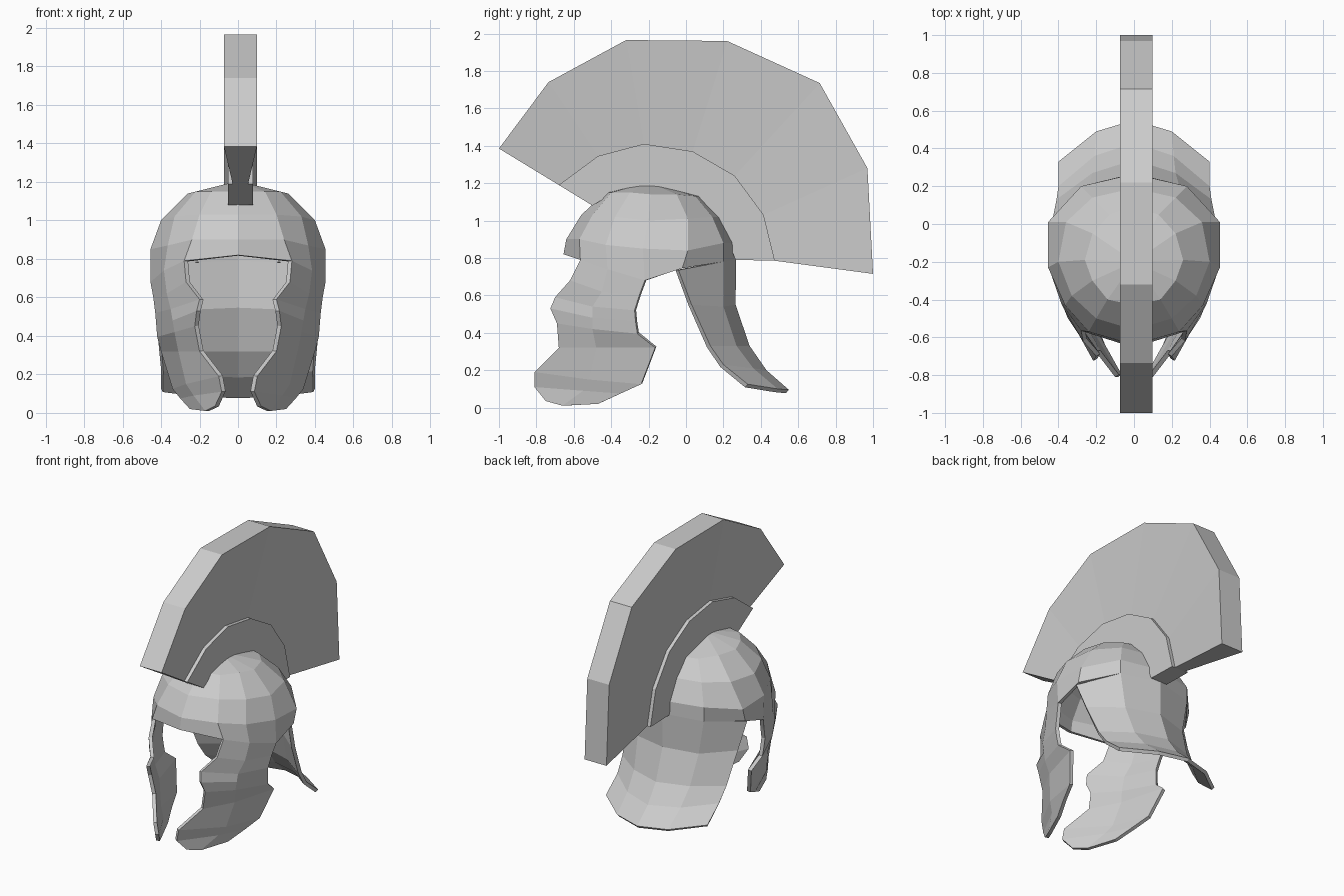
import bpy
import bmesh

cube = bpy.data.objects.get("Cube")
if cube:
    bpy.data.objects.remove(cube, do_unlink=True)

grey = bpy.data.materials.new("plain_grey")
grey.use_nodes = True
colour = (0.6, 0.6, 0.6, 1)
grey.diffuse_color = colour
grey.node_tree.nodes["Principled BSDF"].inputs["Base Color"].default_value = colour


def finish(name, bm):
    mesh = bpy.data.meshes.new(name)
    bm.to_mesh(mesh)
    bm.free()
    mesh.materials.append(grey)
    obj = bpy.data.objects.new(name, mesh)
    bpy.context.collection.objects.link(obj)
    return obj


def shell(name, rows):
    """Sheet through rows of points (top to bottom, front to back), mirrored and thickened inward."""
    bm = bmesh.new()
    grid = [[bm.verts.new(p) for p in row] for row in rows]
    for a, b in zip(grid, grid[1:]):
        for i in range(len(a) - 1):
            bm.faces.new((a[i], b[i], b[i + 1], a[i + 1]))
    bmesh.ops.remove_doubles(bm, verts=bm.verts, dist=0.001)
    obj = finish(name, bm)
    mirror = obj.modifiers.new("mirror", "MIRROR")
    mirror.use_clip = True
    thick = obj.modifiers.new("thickness", "SOLIDIFY")
    thick.thickness = 0.024
    thick.offset = -1
    return obj


def fan(name, outer, inner, outer_half, inner_half, centre=0.0125):
    """Curved slab between two (y, z) arcs, with its own width along each arc."""
    bm = bmesh.new()
    sections = []
    for (oy, oz), (iy, iz) in zip(outer, inner):
        sections.append([bm.verts.new(p) for p in (
            (centre - outer_half, oy, oz), (centre + outer_half, oy, oz),
            (centre + inner_half, iy, iz), (centre - inner_half, iy, iz))])
    for a, b in zip(sections, sections[1:]):
        for i in range(4):
            j = (i + 1) % 4
            bm.faces.new((a[i], a[j], b[j], b[i]))
    bm.faces.new(sections[0])
    bm.faces.new(sections[-1])
    bmesh.ops.recalc_face_normals(bm, faces=bm.faces)
    return finish(name, bm)


# Faceted bowl, from the crown down to the brim
crown = [(0, -.2, 1.205)] * 7
shell("helmet_dome", [
    crown,
    [(0, -.43, 1.15), (.14, -.4, 1.15), (.22, -.3, 1.15), (.26, -.19, 1.14),
     (.22, -.05, 1.14), (.13, .05, 1.13), (0, .09, 1.13)],
    [(0, -.56, 1.03), (.2, -.5, 1.03), (.33, -.38, 1.02), (.4, -.2, 1.0),
     (.36, .01, 1.01), (.22, .14, 1.02), (0, .19, 1.02)],
    [(0, -.64, .9), (.24, -.57, .9), (.365, -.43, .87), (.455, -.23, .85),
     (.455, .01, .84), (.28, .2, .88), (0, .265, .88)],
    [(0, -.655, .82), (.28, -.565, .79), (.385, -.42, .74), (.455, -.22, .68),
     (.453, -.02, .745), (.28, .2, .78), (0, .268, .79)],
])

# Pair of cheek guards with a scalloped front edge
shell("cheek_guards", [
    [(.28, -.565, .79), (.385, -.42, .74), (.455, -.22, .68)],
    [(.27, -.62, .68), (.37, -.45, .62), (.44, -.25, .6)],
    [(.2, -.7, .59), (.35, -.5, .54), (.43, -.275, .52)],
    [(.215, -.725, .53), (.34, -.5, .48), (.425, -.27, .46)],
    [(.225, -.69, .45), (.33, -.5, .42), (.42, -.26, .395)],
    [(.2, -.68, .32), (.31, -.48, .32), (.4, -.165, .32)],
    [(.1, -.81, .19), (.27, -.52, .15), (.34, -.24, .125)],
    [(.085, -.81, .11), (.23, -.55, .09), (.3, -.35, .075)],
    [(.12, -.75, .035), (.17, -.66, .01), (.25, -.47, .02)],
])

# Flared neck guard
shell("neck_guard", [
    [(.453, -.04, .735), (.28, .2, .78), (0, .268, .79)],
    [(.43, .03, .55), (.24, .2, .54), (0, .265, .55)],
    [(.41, .13, .33), (.22, .27, .33), (0, .34, .33)],
    [(.4, .2, .23), (.21, .36, .21), (0, .43, .2)],
    [(.4, .33, .125), (.2, .49, .1), (0, .55, .095)],
])

# Crest plume, tapering into a slightly wider holder
plume_arc = [(-1, 1.385), (-.735, 1.74), (-.32, 1.965), (.22, 1.96),
             (.715, 1.735), (.97, 1.28), (1, .715)]
holder_arc = [(-.68, 1.19), (-.47, 1.345), (-.225, 1.41), (.035, 1.37),
              (.26, 1.24), (.415, 1.03), (.475, .785)]
base_arc = [(-.5, 1.08), (-.4, 1.14), (-.2, 1.185), (-.03, 1.15),
            (.12, 1.05), (.22, .9), (.265, .79)]
fan("crest_plume", plume_arc, holder_arc, .086, .04)
fan("crest_holder", holder_arc, base_arc, .065, .065)
